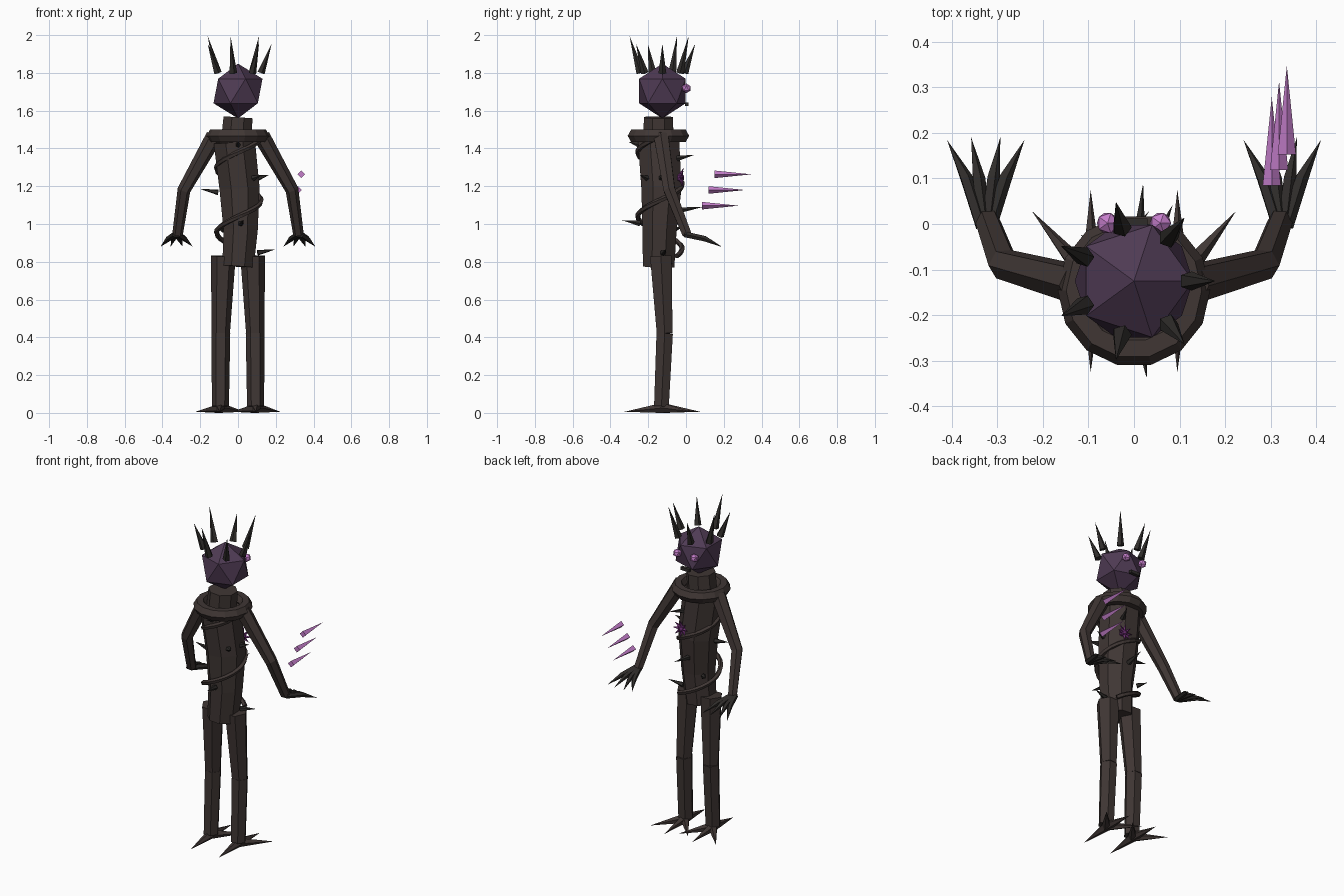
import bpy, bmesh, math
from mathutils import Vector

if "Cube" in bpy.data.objects:
    bpy.data.objects.remove(bpy.data.objects["Cube"])


def material(name, rgb):
    m = bpy.data.materials.new(name)
    m.diffuse_color = (*rgb, 1)
    m.use_nodes = True
    m.node_tree.nodes["Principled BSDF"].inputs["Base Color"].default_value = m.diffuse_color
    return m


BARK = material("bark brown", (0.050, 0.037, 0.034))
THORN = material("thorn charcoal", (0.028, 0.025, 0.023))
HEAD = material("dusk purple", (0.078, 0.043, 0.088))
GLOW = material("glowing pink", (0.56, 0.21, 0.60))
CORE = material("deep magenta", (0.15, 0.028, 0.17))


def finish(name, bm, mat):
    bmesh.ops.recalc_face_normals(bm, faces=bm.faces)
    me = bpy.data.meshes.new(name)
    bm.to_mesh(me)
    bm.free()
    me.materials.append(mat)
    ob = bpy.data.objects.new(name, me)
    bpy.context.collection.objects.link(ob)
    return ob


def tube(name, pts, radii, sides, mat, ref=None, phase=0.0):
    """Faceted tube along a path; a zero radius closes to a point."""
    pts = [Vector(p) for p in pts]
    bm = bmesh.new()
    rings = []
    for i, (p, r) in enumerate(zip(pts, radii)):
        t = (pts[min(i + 1, len(pts) - 1)] - pts[max(i - 1, 0)]).normalized()
        axis = Vector(ref) if ref else Vector((1, 0, 0) if abs(t.x) < 0.9 else (0, 1, 0))
        u = (axis - t * axis.dot(t)).normalized()
        v = t.cross(u)
        if r == 0:
            rings.append([bm.verts.new(p)])
            continue
        angles = [phase + 2 * math.pi * k / sides for k in range(sides)]
        rings.append([bm.verts.new(p + r * (math.cos(a) * u + math.sin(a) * v)) for a in angles])
    for a, b in zip(rings, rings[1:]):
        for k in range(sides):
            n = (k + 1) % sides
            if len(b) == 1:
                bm.faces.new((a[k], a[n], b[0]))
            else:
                bm.faces.new((a[k], a[n], b[n], b[k]))
    for ring in (rings[0], rings[-1]):
        if len(ring) > 1:
            bm.faces.new(ring)
    return finish(name, bm, mat)


def spike(name, base, tip, r, sides, mat):
    return tube(name, [base, tip], [r, 0], sides, mat)


def ico(name, center, r, mat):
    bm = bmesh.new()
    bmesh.ops.create_icosphere(bm, subdivisions=1, radius=r)
    bmesh.ops.translate(bm, verts=bm.verts, vec=center)
    return finish(name, bm, mat)


def around(cx, cy, z, r, a):
    return Vector((cx + r * math.cos(a), cy + r * math.sin(a), z))


# Crooked trunk and neck
tube("torso", [(0, -0.145, 0.775), (0.014, -0.14, 0.97), (0.008, -0.13, 1.19), (-0.02, -0.145, 1.44)],
     [0.09, 0.098, 0.115, 0.118], 8, BARK, phase=math.pi / 8)
tube("neck", [(-0.01, -0.146, 1.42), (0, -0.146, 1.565)], [0.088, 0.083], 8, BARK, phase=math.pi / 8)

# Collar ring
bpy.ops.mesh.primitive_torus_add(location=(0, -0.146, 1.467), major_radius=0.13, minor_radius=0.037,
                                 major_segments=14, minor_segments=6)
collar = bpy.context.object
collar.name = "collar"
collar.data.materials.append(BARK)
collar.data.shade_flat()

# Head, eyes and mouth (the face looks towards +y)
ico("head", (0, -0.125, 1.704), 0.145, HEAD)
for s in (-1, 1):
    ico("eye", (0.058 * s, 0.002, 1.718), 0.026, GLOW)
tube("mouth", [(-0.03, 0.003, 1.635), (0.03, 0.003, 1.635)], [0.013, 0.013], 4, THORN, phase=math.pi / 4)

# Crown of seven spikes, alternating long and short
for i in range(7):
    a = 2 * math.pi * i / 7
    spike("crown_spike", around(0, -0.125, 1.80, 0.12, a),
          around(0, -0.125, 1.995 if i % 2 else 1.953, 0.178, a), 0.022, 5, THORN)

# Arms, claws, legs and toes, mirrored in x
for s in (-1, 1):
    tube("arm", [(0.125 * s, -0.132, 1.465), (0.286 * s, -0.088, 1.18), (0.32 * s, 0.005, 0.945)],
         [0.045, 0.035, 0.028], 6, BARK)
    for dx in (-0.085, -0.032, 0.032, 0.085):
        w = 0.325 + dx * 0.1
        tube("claw", [(w * s, -0.005, 0.945), ((0.325 + dx * 0.5) * s, 0.10, 0.922),
                      ((0.325 + dx) * s, 0.193 - abs(dx) * 0.1, 0.88)], [0.016, 0.015, 0], 5, THORN)
    hip, knee, ankle = (0.078 * s, -0.133, 0.83), (0.091 * s, -0.113, 0.42), (0.093 * s, -0.13, 0.035)
    tube("thigh", [hip, knee], [0.066, 0.048], 6, BARK)
    tube("shin", [knee, ankle], [0.050, 0.045], 6, BARK)
    for deg in (90, 50, 130, 270):
        a = math.radians(deg)
        spike("toe", around(0.095 * s, -0.125, 0.026, 0.0, a),
              around(0.095 * s, -0.125, 0.006, 0.2, a), 0.028, 5, BARK)

# Vine winding up the trunk
vine = []
for i in range(41):
    z = 0.83 + 0.62 * i / 40
    vine.append(around(0.004, -0.138, z, 0.118, math.radians(270 + (z - 1.38) / 0.34 * 360)))
tube("vine", vine, [0.014] * 41, 5, BARK, ref=(0, 0, 1))

# Thorns on the trunk: angle, height
for deg, z in ((178, 1.18), (5, 1.255), (65, 1.36), (278, 1.015), (85, 1.085),
               (10, 0.86), (320, 1.255), (270, 1.43), (135, 0.98)):
    a = math.radians(deg)
    tip = 0.23 if deg == 85 else 0.165 if deg in (5, 320, 270, 135) else 0.2
    spike("thorn", around(0, -0.14, z - 0.012, 0.105, a),
          around(0, -0.14, z + 0.005, tip, a), 0.016, 5, THORN)

# Spiky heart on the chest
heart = Vector((0.05, -0.032, 1.245))
ico("heart", heart, 0.026, CORE)
for i in range(8):
    a = 2 * math.pi * i / 8
    d = Vector((math.cos(a), 0.35, math.sin(a))).normalized()
    spike("heart_spike", heart + d * 0.012, heart + d * 0.055, 0.012, 4, CORE)

# Floating crystals beside the right arm
for x, y, z in ((0.335, 0.152, 1.263), (0.318, 0.118, 1.18), (0.302, 0.084, 1.097)):
    spike("crystal", (x, y, z), (x, y + 0.195, z), 0.02, 4, GLOW)
